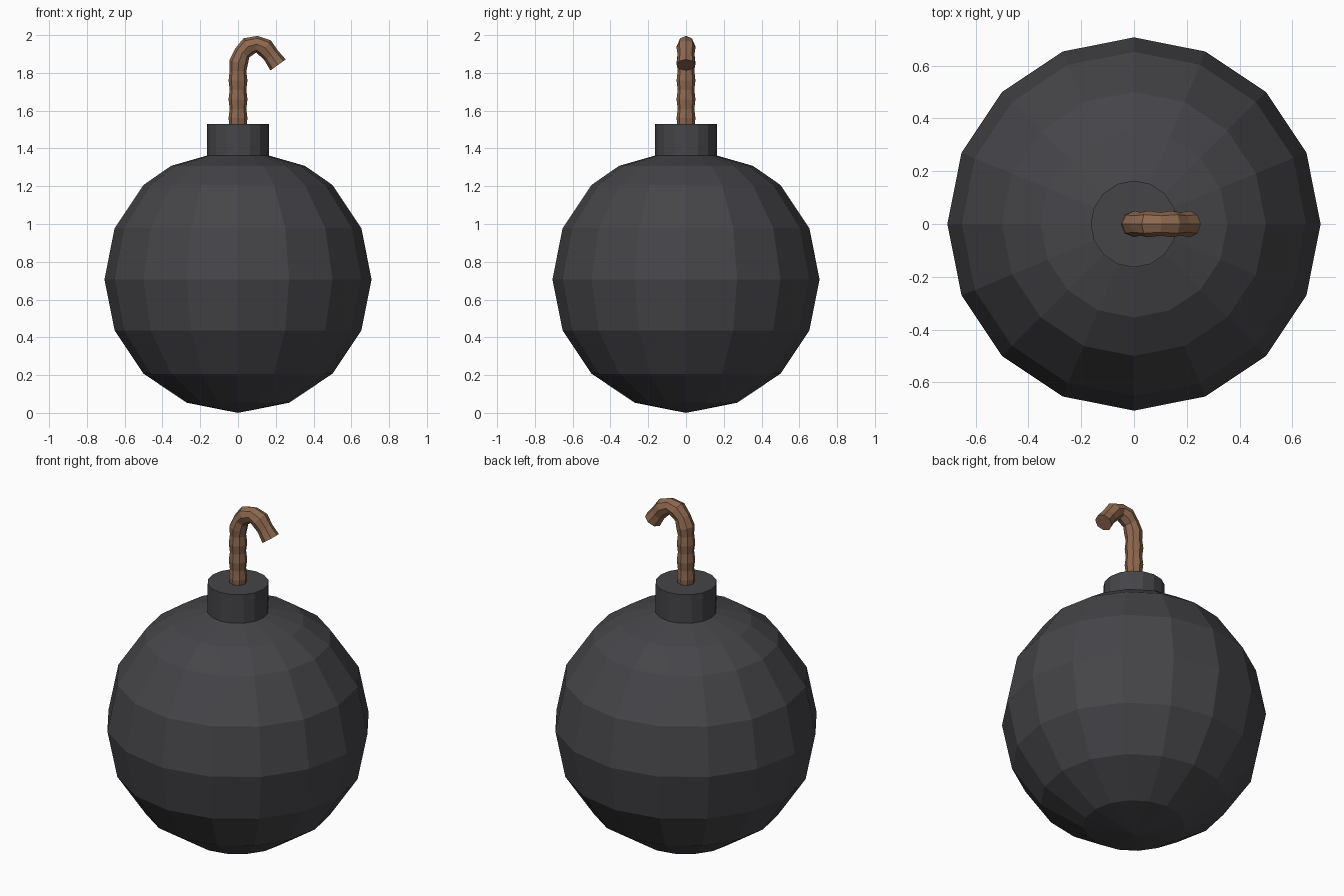
import bpy, bmesh, math
from mathutils import Vector

if "Cube" in bpy.data.objects:
    bpy.data.objects.remove(bpy.data.objects["Cube"])


def material(name, rgb):
    m = bpy.data.materials.new(name)
    m.diffuse_color = (*rgb, 1)
    m.use_nodes = True
    m.node_tree.nodes["Principled BSDF"].inputs["Base Color"].default_value = m.diffuse_color
    return m


iron = material("dark_iron", (0.06, 0.058, 0.065))
rope = material("brown_rope", (0.27, 0.14, 0.08))


def loft(name, rings, mat, cap_start=True, cap_end=True):
    """Skin a list of point rings; a one-point ring is a pole."""
    bm = bmesh.new()
    vs = [[bm.verts.new(p) for p in r] for r in rings]
    n = max(len(r) for r in rings)
    for a, b in zip(vs, vs[1:]):
        for i in range(n):
            j = (i + 1) % n
            quad = [a[i % len(a)], a[j % len(a)], b[j % len(b)], b[i % len(b)]]
            bm.faces.new(list(dict.fromkeys(quad)))
    if cap_start and len(vs[0]) > 2:
        bm.faces.new(vs[0][::-1])
    if cap_end and len(vs[-1]) > 2:
        bm.faces.new(vs[-1])
    bmesh.ops.recalc_face_normals(bm, faces=bm.faces)
    me = bpy.data.meshes.new(name)
    bm.to_mesh(me)
    bm.free()
    me.materials.append(mat)
    ob = bpy.data.objects.new(name, me)
    bpy.context.collection.objects.link(ob)
    return ob


def ring(r, z, n=16):
    if r == 0:
        return [(0, 0, z)]
    return [(r * math.cos(math.tau * i / n), r * math.sin(math.tau * i / n), z) for i in range(n)]


# round body, flattened towards the neck
R = 0.707
lats = [-90, -67.5, -45, -22.5, 0, 22.5, 45]
profile = [(R * math.cos(math.radians(a)) if a > -90 else 0,
            R + R * math.sin(math.radians(a))) for a in lats]
profile += [(0.354, 1.308), (0.165, 1.362)]
loft("bomb_body", [ring(r, z) for r, z in profile], iron)

# neck collar
loft("neck_collar", [ring(0.164, 1.355), ring(0.164, 1.53)], iron)

# fuse: straight stem, then a hook, with a beaded radius
path = [(0, 1.51 + 0.05 * i) for i in range(7)]
path += [(0.003, 1.855), (0.022, 1.905), (0.055, 1.94), (0.1, 1.952),
         (0.143, 1.933), (0.176, 1.892), (0.212, 1.842)]
pts = [Vector((x, 0, z)) for x, z in path]
side = Vector((0, 1, 0))
rings = []
for i, p in enumerate(pts):
    t = (pts[min(i + 1, len(pts) - 1)] - pts[max(i - 1, 0)]).normalized()
    out = side.cross(t)
    r = 0.050 if i % 2 else 0.044
    rings.append([p + r * (math.cos(a) * out + math.sin(a) * side)
                  for a in (math.tau * k / 8 for k in range(8))])
loft("fuse", rings, rope)
